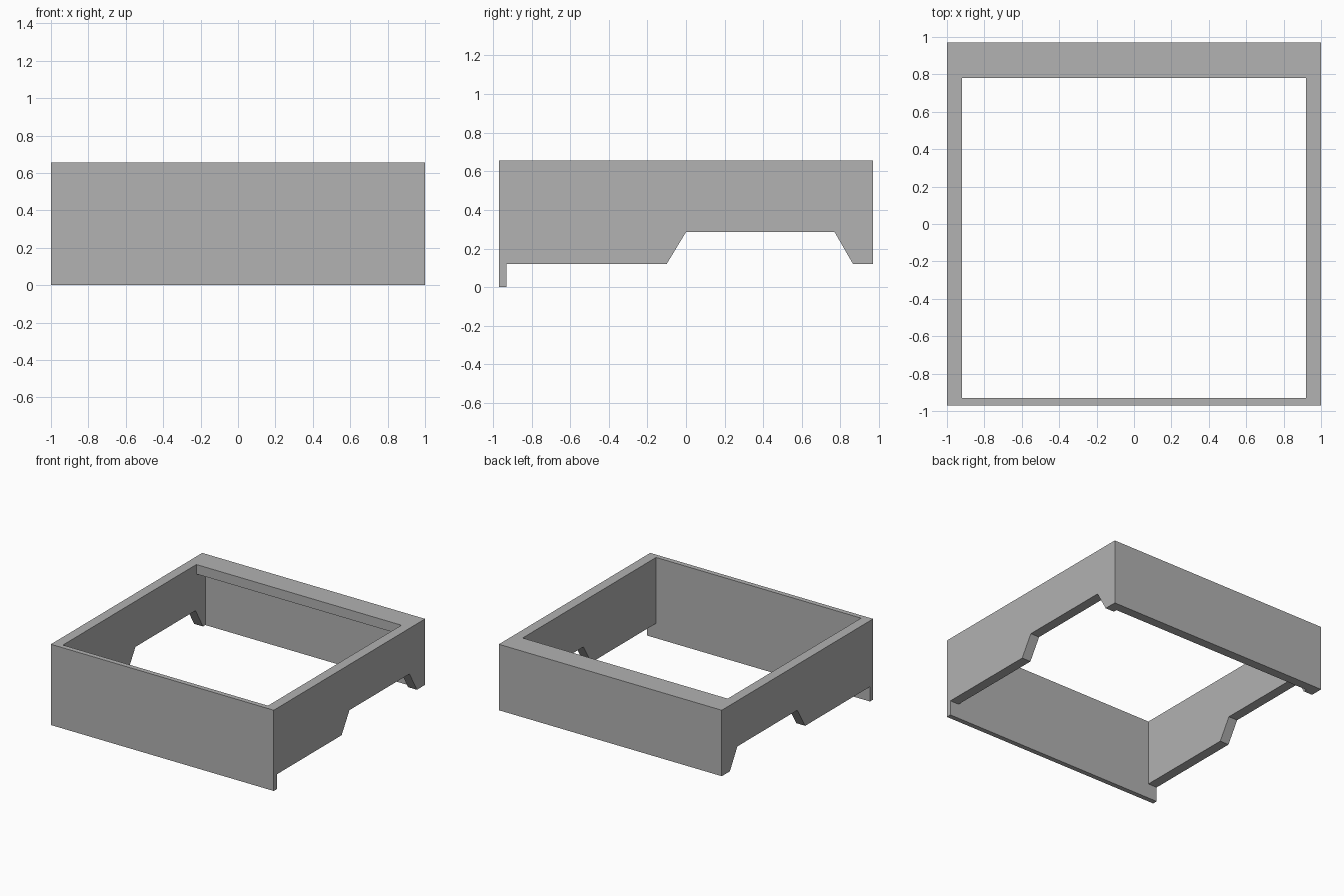
import bpy
import bmesh

cube = bpy.data.objects.get("Cube")
if cube:
    bpy.data.objects.remove(cube, do_unlink=True)

grey = bpy.data.materials.new("plain grey")
grey.use_nodes = True
colour = (0.445, 0.445, 0.445, 1)
grey.diffuse_color = colour
grey.node_tree.nodes["Principled BSDF"].inputs["Base Color"].default_value = colour

HALF_X, HALF_Y, TOP, BASE = 1.0, 0.97, 0.655, 0.12
SIDE = 0.08
FRONT_IN, BACK_IN, LIP_IN = -0.93, 0.895, 0.78


def extrude_profile(name, profile, x0, x1):
    """Extrude a (y, z) outline along x from x0 to x1."""
    bm = bmesh.new()
    face = bm.faces.new([bm.verts.new((x0, y, z)) for y, z in profile])
    out = bmesh.ops.extrude_face_region(bm, geom=[face])
    moved = [v for v in out["geom"] if isinstance(v, bmesh.types.BMVert)]
    bmesh.ops.translate(bm, verts=moved, vec=(x1 - x0, 0, 0))
    bmesh.ops.recalc_face_normals(bm, faces=bm.faces)
    mesh = bpy.data.meshes.new(name)
    bm.to_mesh(mesh)
    bm.free()
    mesh.materials.append(grey)
    obj = bpy.data.objects.new(name, mesh)
    bpy.context.collection.objects.link(obj)
    return obj


# Front panel hangs below the rest of the frame
extrude_profile("front_panel", [(-HALF_Y, 0), (FRONT_IN, 0), (FRONT_IN, TOP),
                                (-HALF_Y, TOP)], -HALF_X, HALF_X)

# Side walls with a sloped cutout along the lower edge
side_profile = [(FRONT_IN, BASE), (-0.10, BASE), (0.0, 0.285), (0.77, 0.285),
                (0.865, BASE), (HALF_Y, BASE), (HALF_Y, TOP), (FRONT_IN, TOP)]
for name, sign in (("left_wall", 1), ("right_wall", -1)):
    extrude_profile(name, side_profile, sign * (HALF_X - SIDE), sign * HALF_X)

# Back wall with a lip along its top inner edge
lip_z = TOP - 0.077
extrude_profile("back_wall", [(BACK_IN, BASE), (HALF_Y, BASE), (HALF_Y, TOP),
                              (LIP_IN, TOP), (LIP_IN, lip_z), (BACK_IN, lip_z)],
                SIDE - HALF_X, HALF_X - SIDE)
